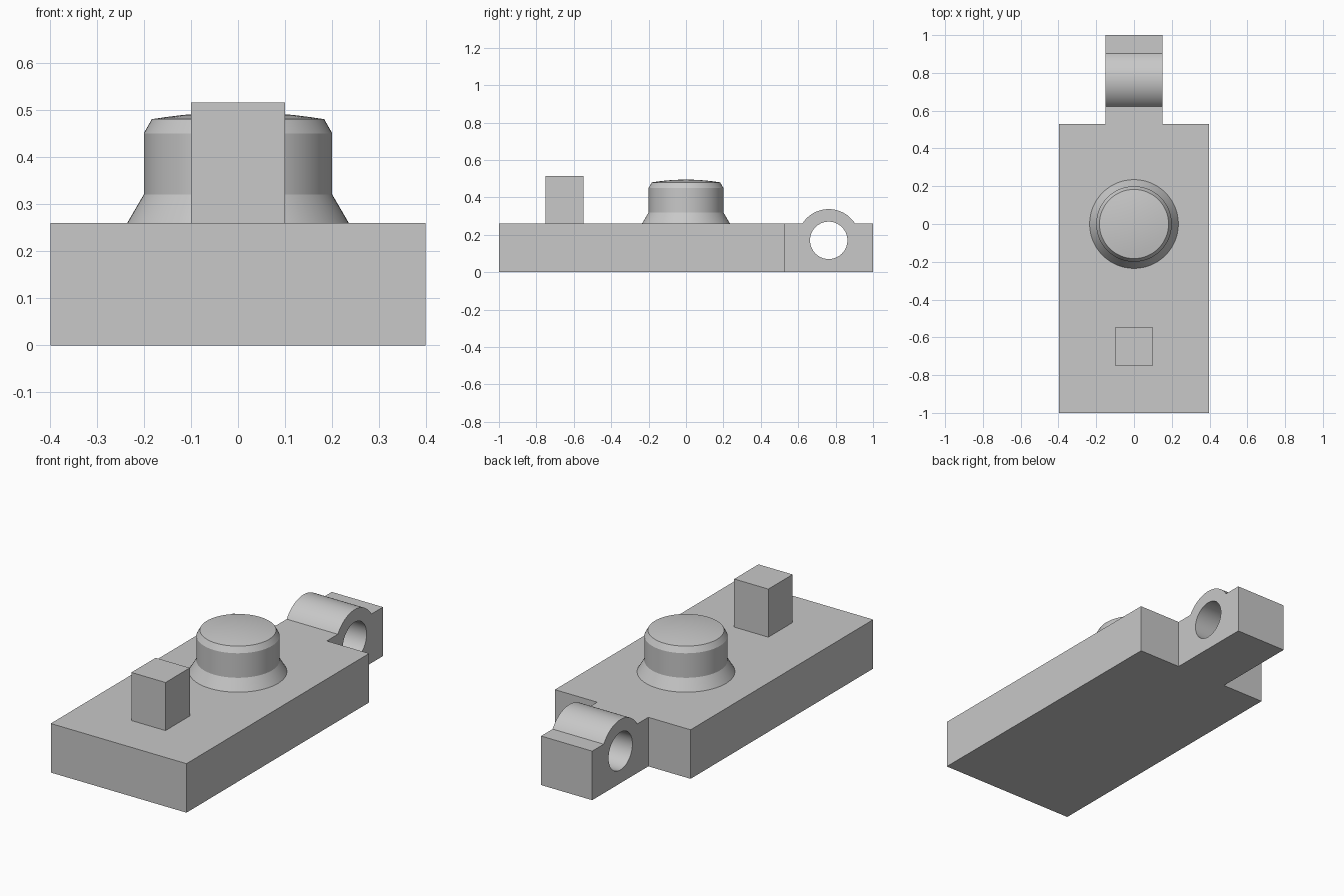
import bpy
import bmesh
from math import sin, cos, pi, acos, radians

default = bpy.data.objects.get("Cube")
if default:
    bpy.data.objects.remove(default, do_unlink=True)

grey = bpy.data.materials.new("light grey")
grey.use_nodes = True
grey.diffuse_color = (0.58, 0.58, 0.58, 1)
grey.node_tree.nodes["Principled BSDF"].inputs["Base Color"].default_value = (0.58, 0.58, 0.58, 1)

PLATE_TOP = 0.26


def add_object(name, bm):
    bmesh.ops.recalc_face_normals(bm, faces=bm.faces)
    mesh = bpy.data.meshes.new(name)
    bm.to_mesh(mesh)
    bm.free()
    mesh.materials.append(grey)
    obj = bpy.data.objects.new(name, mesh)
    bpy.context.collection.objects.link(obj)
    return obj


def box(name, x, y0, y1, z0, z1):
    """Box spanning -x..x."""
    bm = bmesh.new()
    bmesh.ops.create_cube(bm, size=1)
    for v in bm.verts:
        v.co = (2 * x * v.co.x, (y0 + y1) / 2 + v.co.y * (y1 - y0),
                (z0 + z1) / 2 + v.co.z * (z1 - z0))
    return add_object(name, bm)


def extrude_side(name, profile, x):
    """Extrude a (y, z) outline from -x to x."""
    bm = bmesh.new()
    face = bm.faces.new([bm.verts.new((-x, y, z)) for y, z in profile])
    new = bmesh.ops.extrude_face_region(bm, geom=[face])["geom"]
    bmesh.ops.translate(bm, vec=(2 * x, 0, 0),
                        verts=[g for g in new if isinstance(g, bmesh.types.BMVert)])
    return add_object(name, bm)


def arc(cy, cz, r, a0, a1, n):
    return [(cy + r * cos(a0 + (a1 - a0) * i / n),
             cz + r * sin(a0 + (a1 - a0) * i / n)) for i in range(n + 1)]


def smooth(obj, degrees):
    bpy.ops.object.select_all(action="DESELECT")
    obj.select_set(True)
    bpy.context.view_layer.objects.active = obj
    bpy.ops.object.shade_smooth_by_angle(angle=radians(degrees))


# Flat body and upright peg
box("base_plate", 0.398, -1, 0.53, 0, PLATE_TOP)
box("front_peg", 0.1, -0.75, -0.547, PLATE_TOP, 0.515)

# Rear lug with a rounded hump over a cross hole
cy, cz, hump, hole = 0.763, 0.17, 0.167, 0.1
half = acos((PLATE_TOP - cz) / hump)
outline = [(0.53, 0), (1, 0), (1, PLATE_TOP)]
outline += arc(cy, cz, hump, pi / 2 - half, pi / 2 + half, 32)
outline += [(0.53, PLATE_TOP)]
lug = extrude_side("rear_lug", outline, 0.15)
cutter = extrude_side("hole_cutter", arc(cy, cz, hole, 0, 2 * pi, 64)[:-1], 0.3)
cutter.hide_render = True
cut = lug.modifiers.new("hole", "BOOLEAN")
cut.operation = "DIFFERENCE"
cut.solver = "EXACT"
cut.object = cutter
bpy.context.view_layer.objects.active = lug
bpy.ops.object.modifier_apply(modifier=cut.name)
bpy.data.objects.remove(cutter, do_unlink=True)
smooth(lug, 25)

# Round button: flared foot, straight wall, chamfer and shallow dome
rim, rim_z, rise = 0.183, 0.48, 0.015
profile = [(0.235, PLATE_TOP), (0.2, 0.32), (0.2, 0.45), (rim, rim_z)]
profile += [(rim * (1 - t / 6), rim_z + rise * (1 - (1 - t / 6) ** 2)) for t in range(1, 7)]
bm = bmesh.new()
points = [bm.verts.new((r, 0, z)) for r, z in profile]
edges = [bm.edges.new(pair) for pair in zip(points, points[1:])]
bmesh.ops.spin(bm, geom=points + edges, cent=(0, 0, 0), axis=(0, 0, 1),
               angle=2 * pi, steps=64)
bmesh.ops.remove_doubles(bm, verts=bm.verts, dist=0.0001)
smooth(add_object("round_button", bm), 20)
